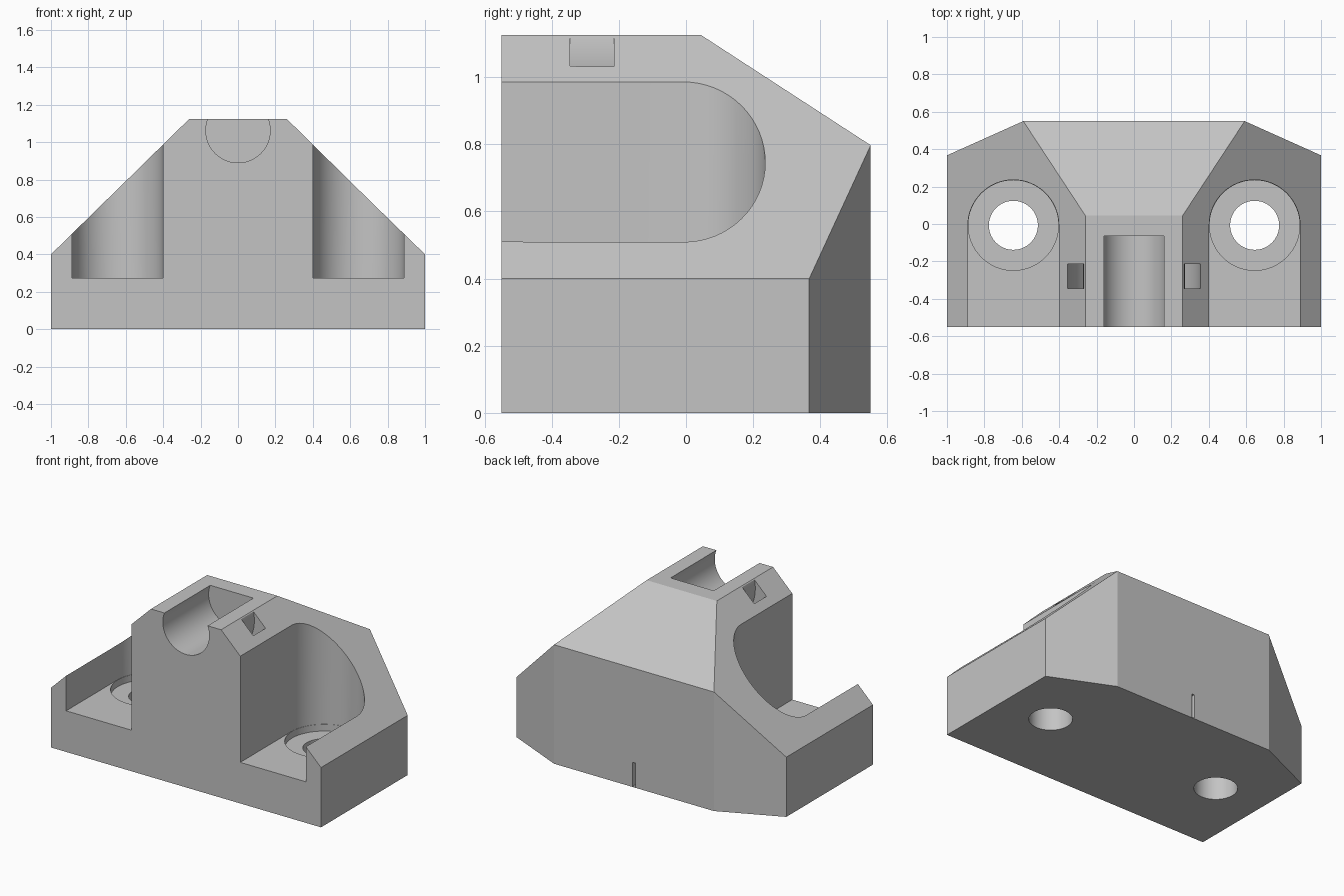
import bpy, bmesh
from math import pi, sin, cos, radians
from mathutils import Vector

if "Cube" in bpy.data.objects:
    bpy.data.objects.remove(bpy.data.objects["Cube"])

grey = bpy.data.materials.new("plain grey")
grey.use_nodes = True
colour = (0.55, 0.55, 0.55, 1)
grey.diffuse_color = colour
grey.node_tree.nodes["Principled BSDF"].inputs["Base Color"].default_value = colour


def make_object(name, bm):
    bmesh.ops.recalc_face_normals(bm, faces=bm.faces)
    mesh = bpy.data.meshes.new(name)
    bm.to_mesh(mesh)
    bm.free()
    mesh.materials.append(grey)
    obj = bpy.data.objects.new(name, mesh)
    bpy.context.collection.objects.link(obj)
    return obj


def arc(cx, cy, r, start, end, steps):
    angles = [start + (end - start) * i / steps for i in range(steps + 1)]
    return [(cx + r * cos(a), cy + r * sin(a)) for a in angles]


def circle(cx, cy, r, steps=64):
    return arc(cx, cy, r, 0, 2 * pi, steps)[:-1]


def prism(name, outline, low, high, axis):
    """Extrude a flat outline along y or z."""
    bm = bmesh.new()
    place = (lambda p, d: (p[0], d, p[1])) if axis == "y" else (lambda p, d: (p[0], p[1], d))
    face = bm.faces.new([bm.verts.new(place(p, low)) for p in outline])
    grown = bmesh.ops.extrude_face_region(bm, geom=[face])["geom"]
    shift = Vector(place((0, 0), high - low))
    bmesh.ops.translate(bm, vec=shift, verts=[v for v in grown if isinstance(v, bmesh.types.BMVert)])
    return make_object(name, bm)


# Faceted body: sloped shoulders, sloped back and clipped rear corners
bm = bmesh.new()
for s in (-1, 1):
    for point in [(1, -0.55, 0), (1, -0.55, 0.4), (1, 0.367, 0), (1, 0.367, 0.4),
                  (0.592, 0.55, 0), (0.592, 0.55, 0.797),
                  (0.26, -0.55, 1.125), (0.26, 0.045, 1.125)]:
        bm.verts.new((s * point[0], point[1], point[2]))
bmesh.ops.convex_hull(bm, input=bm.verts)
bmesh.ops.dissolve_limit(bm, angle_limit=radians(1), verts=bm.verts, edges=bm.edges)
body = make_object("mount_body", bm)

cutters = []
hole_x, hole_y, slot_r = 0.645, -0.007, 0.243
for s, side in ((1, "left"), (-1, "right")):
    # Round-ended screw pocket open to the front
    cx = s * hole_x
    outline = arc(cx, hole_y, slot_r, 0, pi, 32) + [(cx - slot_r, -0.8), (cx + slot_r, -0.8)]
    cutters.append(prism(side + "_pocket", outline, 0.275, 1.5, "z"))
    # Shallow washer seat and through hole
    cutters.append(prism(side + "_washer_seat", circle(cx, hole_y, slot_r - 0.002), 0.23, 0.4, "z"))
    cutters.append(prism(side + "_screw_hole", circle(cx, hole_y, 0.131), -0.2, 0.5, "z"))

# Rod channel along the top
rod_z = 1.062
cutters.append(prism("rod_channel", circle(0, rod_z, 0.172), -0.8, -0.065, "y"))

# Curved strap tunnel passing under the channel
ring = arc(0, rod_z, 0.356, pi - 0.4, 2 * pi + 0.4, 48) + arc(0, rod_z, 0.272, 2 * pi + 0.4, pi - 0.4, 48)
cutters.append(prism("strap_tunnel", ring, -0.345, -0.215, "y"))

# Thin slit low in the back
slit = [(-0.01, 0.004), (0.01, 0.004), (0.01, 0.165), (-0.01, 0.165)]
cutters.append(prism("back_slit", slit, 0.25, 0.7, "y"))

# Cut everything, then drop the cutters
bpy.context.view_layer.objects.active = body
for cutter in cutters:
    cutter.hide_render = True
    cut = body.modifiers.new(cutter.name, "BOOLEAN")
    cut.operation = "DIFFERENCE"
    cut.solver = "EXACT"
    cut.object = cutter
    bpy.ops.object.modifier_apply(modifier=cut.name)
    bpy.data.objects.remove(cutter)

bpy.ops.object.select_all(action="DESELECT")
body.select_set(True)
bpy.ops.object.shade_smooth_by_angle(angle=radians(20))
